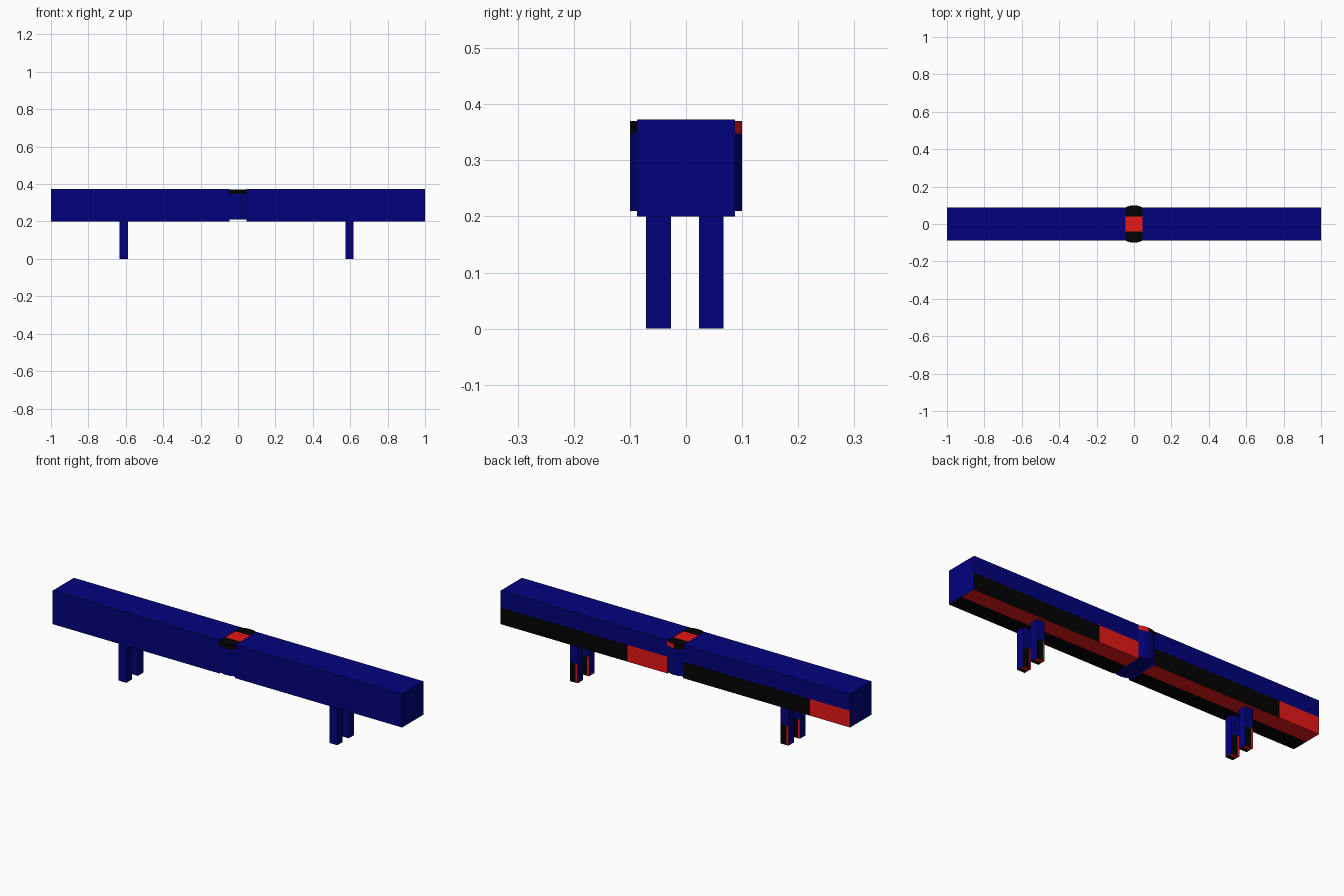
import bpy, bmesh
from mathutils import Vector

if "Cube" in bpy.data.objects:
    bpy.data.objects.remove(bpy.data.objects["Cube"])


def material(name, colour):
    m = bpy.data.materials.new(name)
    m.diffuse_color = (*colour, 1)
    m.use_nodes = True
    m.node_tree.nodes["Principled BSDF"].inputs["Base Color"].default_value = m.diffuse_color
    return m


MATS = [material("navy", (0.0008, 0.0008, 0.205)),
        material("black", (0.0008, 0.0008, 0.0008)),
        material("red", (0.8, 0.0085, 0.0085))]
NAVY, BLACK, RED = range(3)


def cut(bm, point, normal):
    bmesh.ops.bisect_plane(bm, geom=bm.verts[:] + bm.edges[:] + bm.faces[:],
                           plane_co=point, plane_no=normal)


def finish(bm, name, rule):
    bm.normal_update()
    for f in bm.faces:
        f.material_index = rule(f.calc_center_median(), f.normal)
    me = bpy.data.meshes.new(name)
    bm.to_mesh(me)
    bm.free()
    for m in MATS:
        me.materials.append(m)
    ob = bpy.data.objects.new(name, me)
    bpy.context.collection.objects.link(ob)
    return ob


# Box with painted lower back and two-tone underside
def painted_box(name, lo, hi):
    lo, hi = Vector(lo), Vector(hi)
    mid, size = (lo + hi) / 2, hi - lo
    red_x = lo.x + 0.24 * size.x
    bm = bmesh.new()
    bmesh.ops.create_cube(bm, size=1)
    for v in bm.verts:
        v.co = Vector([mid[i] + v.co[i] * size[i] for i in range(3)])
    cut(bm, mid, (0, 0, 1))
    cut(bm, mid, (0, 1, 0))
    cut(bm, (red_x, 0, 0), (1, 0, 0))

    def rule(c, n):
        if n.y > 0.9 and c.z < mid.z:
            return RED if c.x < red_x else BLACK
        if n.z < -0.9:
            return RED if c.y > mid.y else BLACK
        return NAVY
    return finish(bm, name, rule)


# Two beams, each with a pair of legs
for side, x0, x1, leg_x in (("left", -1, -0.045, -0.611),
                            ("right", 0.045, 1, 0.596)):
    painted_box(side + "_beam", (x0, -0.087, 0.2), (x1, 0.087, 0.373))
    for place, y in (("front", -0.049), ("back", 0.045)):
        painted_box(f"{side}_{place}_leg", (leg_x - 0.022, y - 0.022, 0),
                    (leg_x + 0.022, y + 0.022, 0.2))

# Round hinge pin showing in the gap between the beams
bm = bmesh.new()
bmesh.ops.create_cone(bm, cap_ends=True, segments=32, radius1=0.1, radius2=0.1, depth=0.16)
bmesh.ops.translate(bm, verts=bm.verts, vec=(0, 0, 0.29))
cut(bm, (0, 0, 0.348), (0, 0, 1))
for y in (-0.04, 0.04):
    cut(bm, (0, y, 0), (0, 1, 0))


def hinge_rule(c, n):
    if n.z > 0.9:
        return RED if abs(c.y) < 0.04 else BLACK
    if abs(n.z) < 0.1 and c.z > 0.348:
        return RED if c.y > 0 and c.x > 0 else BLACK
    return NAVY


hinge = finish(bm, "hinge_pin", hinge_rule)
bpy.context.view_layer.objects.active = hinge
hinge.select_set(True)
bpy.ops.object.shade_smooth_by_angle()
